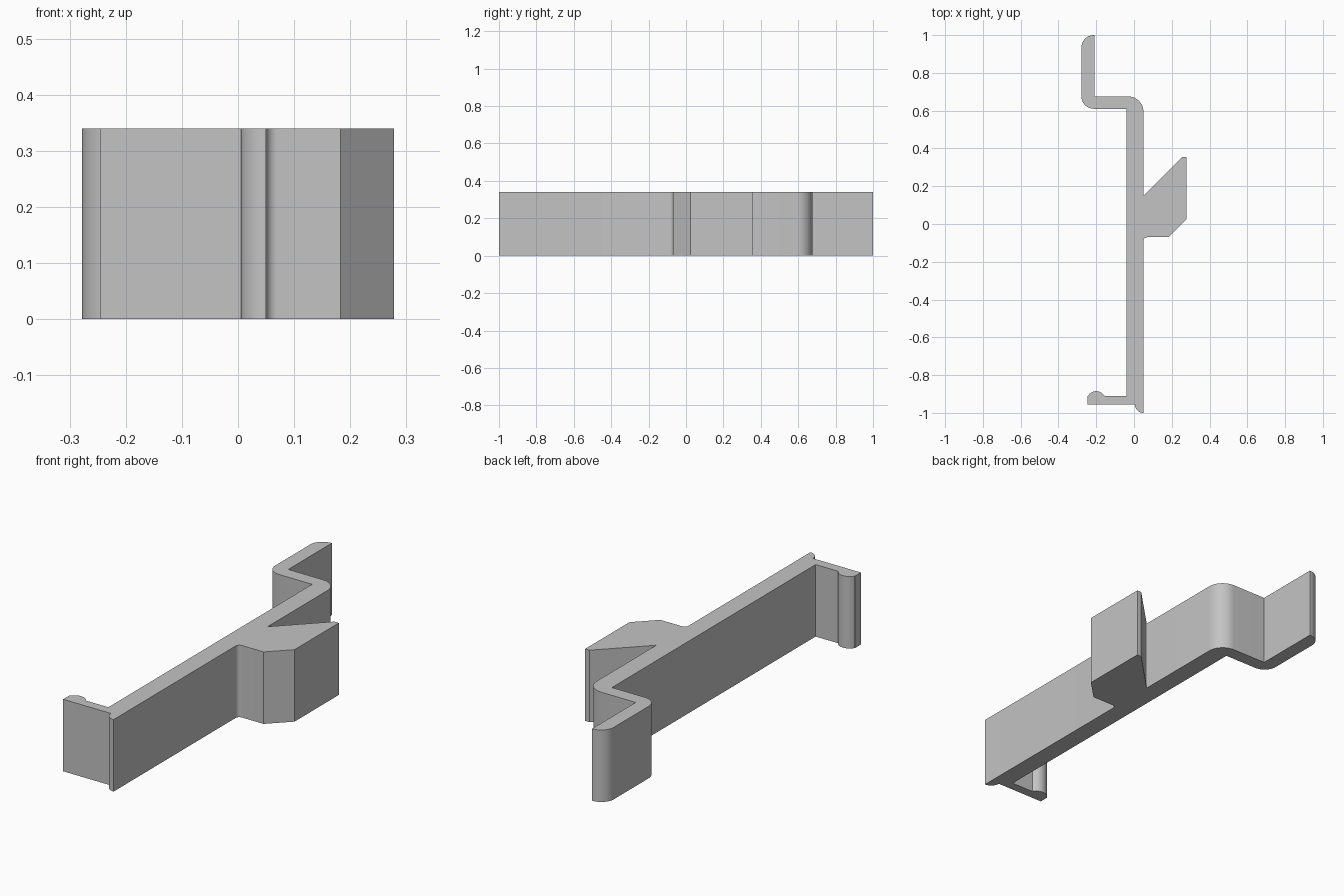
import bpy, bmesh, math
from mathutils import Vector

cube = bpy.data.objects.get("Cube")
if cube:
    bpy.data.objects.remove(cube)

HEIGHT = 0.34


def fillet(prev, corner, nxt, radius, steps=12):
    """Points of a tangent arc that rounds a right-angled corner."""
    a = (prev - corner).normalized() * radius
    b = (nxt - corner).normalized() * radius
    centre = corner + a + b
    turns = [math.pi / 2 * i / steps for i in range(steps + 1)]
    return [centre - b * math.cos(t) - a * math.sin(t) for t in turns]


def arc(cx, cy, radius, start, end, steps=14):
    angles = [math.radians(start + (end - start) * i / steps) for i in range(steps + 1)]
    return [(cx + radius * math.cos(t), cy + radius * math.sin(t), 0) for t in angles]


# Outline corners: x, y, rounding radius
corners = [
    # Spine and angled thumb tab
    (0.05, -1.0, 0), (0.05, -0.07, 0.02), (0.183, -0.07, 0), (0.278, 0.025, 0),
    (0.278, 0.355, 0), (0.255, 0.355, 0), (0.05, 0.15, 0),
    # Stepped rear hook
    (0.05, 0.675, 0.08), (-0.21, 0.675, 0), (-0.21, 1.0, 0),
    (-0.278, 1.0, 0.065), (-0.278, 0.61, 0.065), (-0.04, 0.61, 0),
    # Front catch with rounded ridge
    (-0.04, -0.91, 0), *arc(-0.2, -0.935, 0.05, 30, 150),
    (-0.245, -0.91, 0), (-0.245, -0.955, 0), (0.005, -0.955, 0),
    # Rounded lip at the front end
    (0.005, -1.0, 0.0449),
]

outline = []
for i, (x, y, r) in enumerate(corners):
    p = Vector((x, y))
    if r:
        before = Vector(corners[i - 1][:2])
        after = Vector(corners[(i + 1) % len(corners)][:2])
        outline += fillet(before, p, after, r)
    else:
        outline.append(p)

# Extrude the outline into the clip
bm = bmesh.new()
base = bm.faces.new([bm.verts.new((p.x, p.y, 0)) for p in outline])
top = bmesh.ops.extrude_face_region(bm, geom=[base], use_keep_orig=True)["geom"]
bmesh.ops.translate(bm, vec=(0, 0, HEIGHT),
                    verts=[v for v in top if isinstance(v, bmesh.types.BMVert)])
bmesh.ops.recalc_face_normals(bm, faces=bm.faces)
mesh = bpy.data.meshes.new("clip_arm")
bm.to_mesh(mesh)
bm.free()

clip = bpy.data.objects.new("clip_arm", mesh)
bpy.context.collection.objects.link(clip)

# Plain grey material
grey = bpy.data.materials.new("light_grey")
grey.use_nodes = True
colour = (0.55, 0.55, 0.55, 1)
grey.diffuse_color = colour
grey.node_tree.nodes["Principled BSDF"].inputs["Base Color"].default_value = colour
mesh.materials.append(grey)

bpy.ops.object.select_all(action="DESELECT")
clip.select_set(True)
bpy.context.view_layer.objects.active = clip
bpy.ops.object.shade_smooth_by_angle(angle=math.radians(25))
